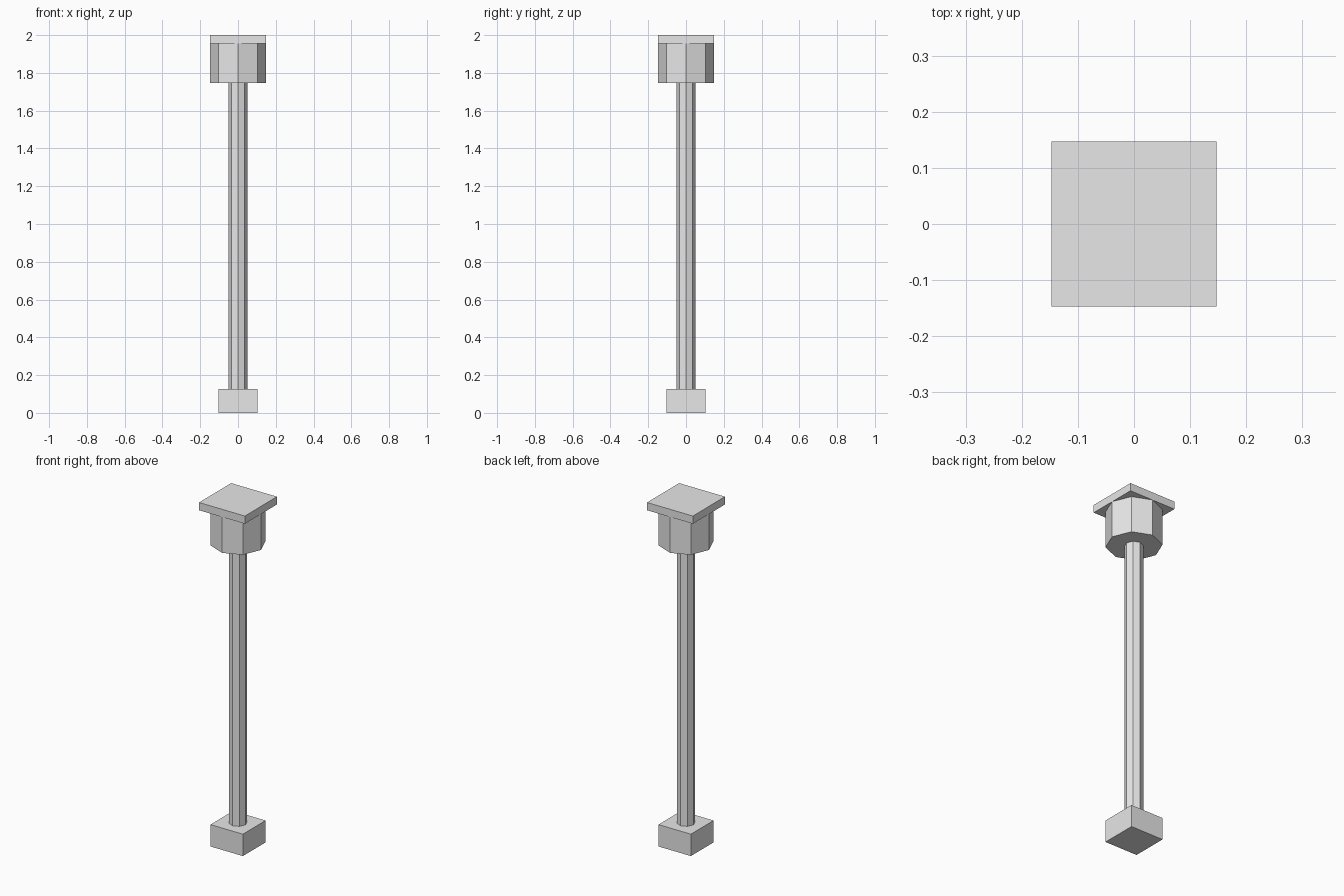
import bpy
import math

if "Cube" in bpy.data.objects:
    bpy.data.objects.remove(bpy.data.objects["Cube"])

# One flat light grey for the whole column
stone = bpy.data.materials.new("light_grey_stone")
stone.diffuse_color = (0.8, 0.8, 0.8, 1.0)
stone.use_nodes = True
stone.node_tree.nodes["Principled BSDF"].inputs["Base Color"].default_value = stone.diffuse_color


def prism(name, sides, radius, z0, z1, turn=0.0):
    """Upright flat-sided prism between two heights."""
    bpy.ops.mesh.primitive_cylinder_add(vertices=sides, radius=radius, depth=z1 - z0,
                                        location=(0, 0, (z0 + z1) / 2),
                                        rotation=(0, 0, turn))
    obj = bpy.context.object
    obj.name = obj.data.name = name
    obj.data.materials.append(stone)
    return obj


HALF_TOP = 0.147                       # half width of the top slab
HALF_BASE = HALF_TOP * math.sqrt(0.5)  # half width of the base block
QUARTER = math.radians(45)

# Square foot
prism("base_block", 4, HALF_BASE * math.sqrt(2), 0.0, 0.127, QUARTER)
# Slim eight-sided shaft
prism("shaft", 8, 0.049, 0.127, 1.747)
# Wide eight-sided head
prism("capital", 8, HALF_TOP, 1.747, 1.955)
# Thin square slab on top
prism("top_slab", 4, HALF_TOP * math.sqrt(2), 1.955, 2.0, QUARTER)
